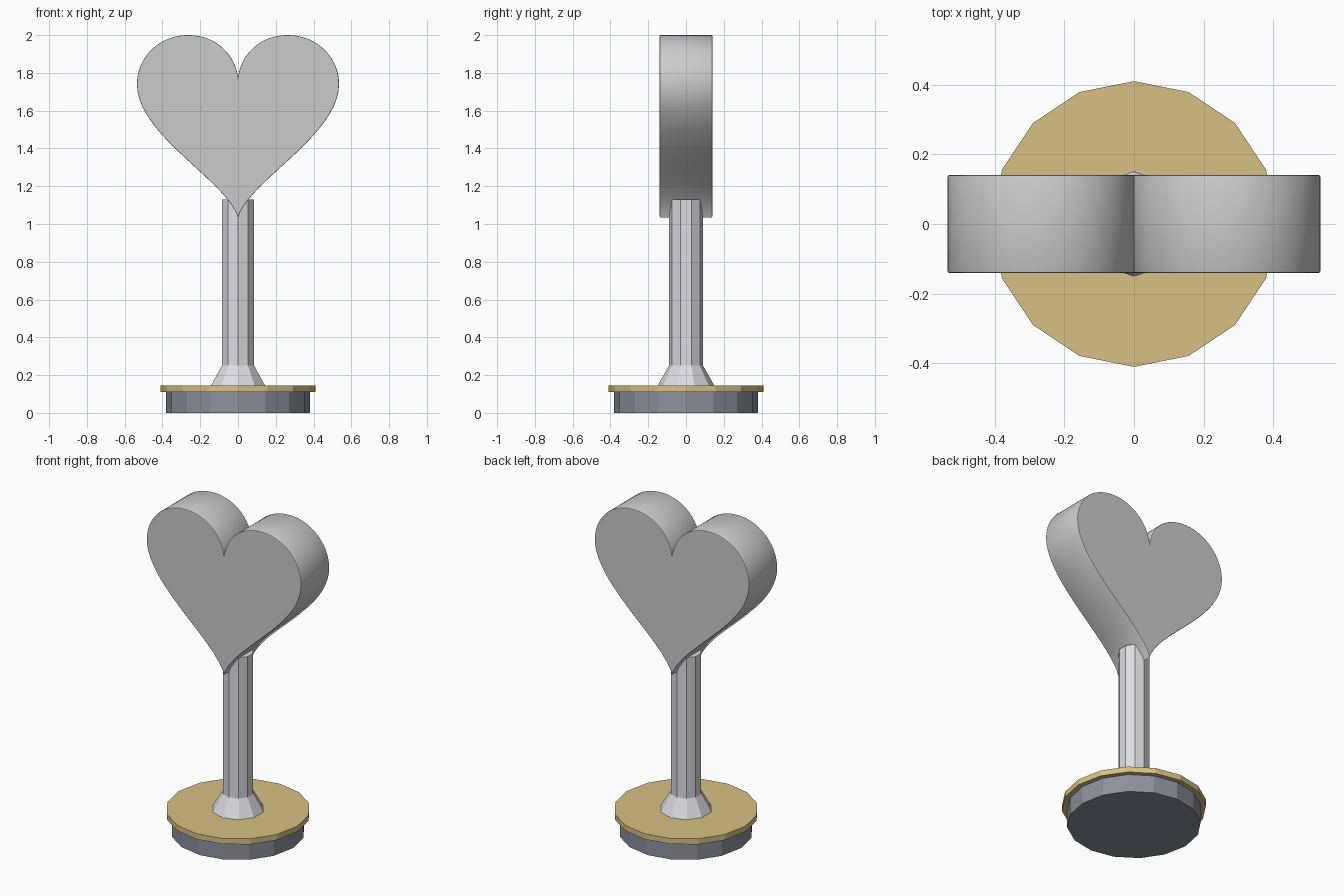
import bpy, bmesh, math

if "Cube" in bpy.data.objects:
    bpy.data.objects.remove(bpy.data.objects["Cube"])


def material(name, color):
    m = bpy.data.materials.new(name)
    m.diffuse_color = (*color, 1)
    m.use_nodes = True
    m.node_tree.nodes["Principled BSDF"].inputs["Base Color"].default_value = m.diffuse_color
    return m


def lathe(name, profile, sides, mat):
    """Flat-faced turned part from (radius, z) pairs, closed by end caps."""
    bm = bmesh.new()
    rings = []
    for r, z in profile:
        angles = [math.pi / 2 + 2 * math.pi * i / sides for i in range(sides)]
        rings.append([bm.verts.new((r * math.cos(a), r * math.sin(a), z)) for a in angles])
    for low, high in zip(rings, rings[1:]):
        for i in range(sides):
            j = (i + 1) % sides
            bm.faces.new((low[i], low[j], high[j], high[i]))
    bm.faces.new(rings[0][::-1])
    bm.faces.new(rings[-1])
    mesh = bpy.data.meshes.new(name)
    bm.to_mesh(mesh)
    bm.free()
    ob = bpy.data.objects.new(name, mesh)
    mesh.materials.append(mat)
    bpy.context.collection.objects.link(ob)
    return ob


# Round base, its gold plate, and the flared stem
lathe("base", [(0.38, 0), (0.38, 0.11)], 16, material("slate", (0.27, 0.28, 0.34)))
lathe("base_plate", [(0.41, 0.11), (0.41, 0.145)], 16, material("gold", (0.69, 0.53, 0.23)))
lathe("stem", [(0.15, 0.145), (0.09, 0.25), (0.09, 1.13)], 10,
      material("silver", (0.72, 0.72, 0.76)))

# Heart outline: right half as (left handle, point, right handle), mirrored for the left
notch = ((-0.02, 1.905), (0, 1.78), (0.02, 1.905))
tip = ((0.06, 1.23), (0, 1.035), (-0.06, 1.23))
right = [((0.12, 2.0), (0.265, 2.0), (0.415, 2.0)),
         ((0.535, 1.885), (0.535, 1.74), (0.535, 1.47))]
left = [tuple((-x, z) for x, z in p[::-1]) for p in right[::-1]]
outline = [notch, *right, tip, *left]

curve = bpy.data.curves.new("heart", 'CURVE')
curve.dimensions = '2D'
curve.fill_mode = 'BOTH'
curve.resolution_u = 20
curve.extrude = 0.136
curve.bevel_depth = 0.004
curve.bevel_resolution = 1
curve.offset = -0.004
spline = curve.splines.new('BEZIER')
spline.bezier_points.add(len(outline) - 1)
for bp, (hl, co, hr) in zip(spline.bezier_points, outline):
    bp.handle_left_type = bp.handle_right_type = 'FREE'
    bp.handle_left, bp.co, bp.handle_right = (*hl, 0), (*co, 0), (*hr, 0)
spline.use_cyclic_u = True

# Stand the heart upright and turn it into a smooth-edged mesh
heart = bpy.data.objects.new("heart", curve)
bpy.context.collection.objects.link(heart)
heart.rotation_euler.x = math.pi / 2
bpy.context.view_layer.objects.active = heart
heart.select_set(True)
bpy.ops.object.convert(target='MESH')
bpy.ops.object.shade_smooth_by_angle(angle=math.radians(40))
